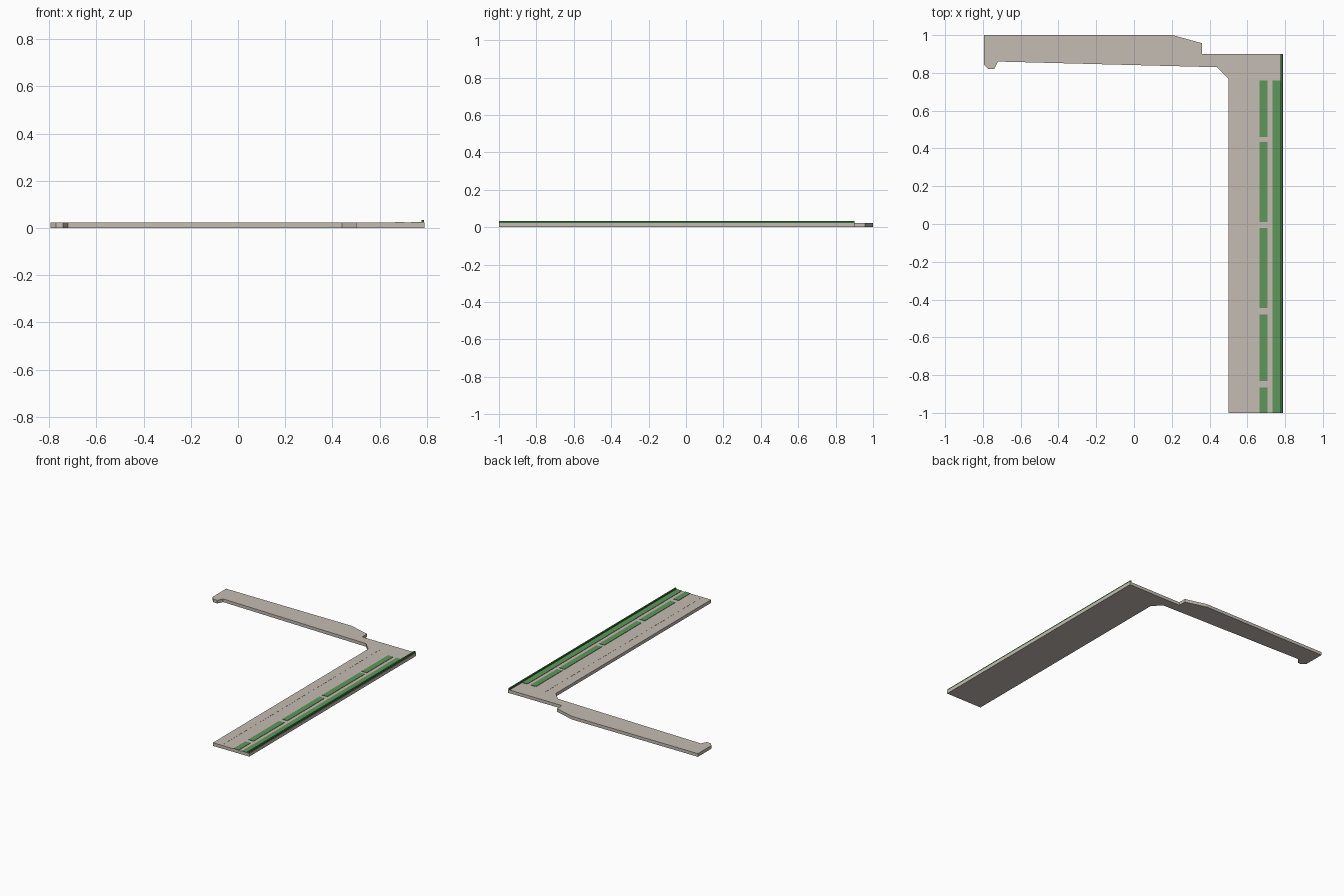
import bpy, bmesh

cube = bpy.data.objects.get("Cube")
if cube:
    bpy.data.objects.remove(cube, do_unlink=True)

TOP = 0.023


def make_material(name, rgb):
    mat = bpy.data.materials.new(name)
    mat.use_nodes = True
    mat.diffuse_color = (*rgb, 1)
    mat.node_tree.nodes["Principled BSDF"].inputs["Base Color"].default_value = (*rgb, 1)
    return mat


def extrude_outline(name, points, z0, z1, mat):
    """Solid prism from a closed plan outline."""
    bm = bmesh.new()
    face = bm.faces.new([bm.verts.new((x, y, z0)) for x, y in points])
    result = bmesh.ops.extrude_face_region(bm, geom=[face])
    verts = [g for g in result["geom"] if isinstance(g, bmesh.types.BMVert)]
    bmesh.ops.translate(bm, verts=verts, vec=(0, 0, z1 - z0))
    bmesh.ops.recalc_face_normals(bm, faces=bm.faces)
    mesh = bpy.data.meshes.new(name)
    bm.to_mesh(mesh)
    bm.free()
    mesh.materials.append(mat)
    obj = bpy.data.objects.new(name, mesh)
    bpy.context.collection.objects.link(obj)
    return obj


def strip(name, x0, x1, y0, y1, height, mat):
    """Rectangular strip resting on the slab."""
    outline = [(x0, y0), (x1, y0), (x1, y1), (x0, y1)]
    return extrude_outline(name, outline, TOP - 0.002, TOP + height, mat)


stone = make_material("warm_grey_paving", (0.55, 0.505, 0.445))
grass = make_material("grass_green", (0.115, 0.305, 0.105))
hedge = make_material("hedge_green", (0.035, 0.16, 0.04))

# L-shaped slab with the hooked side arm
slab = [(-0.795, 1.0), (-0.795, 0.845), (-0.77, 0.82), (-0.74, 0.82),
        (-0.72, 0.86), (0.44, 0.83), (0.5, 0.77), (0.5, -1.0),
        (0.79, -1.0), (0.79, 0.9), (0.36, 0.9), (0.36, 0.957), (0.205, 1.0)]
extrude_outline("paved_slab", slab, 0, TOP, stone)

# Row of separate grass beds, with the thin dashed kerb alongside
beds = [(-1.0, -0.865), (-0.83, -0.48), (-0.445, -0.02), (0.01, 0.435), (0.46, 0.76)]
for i, (y0, y1) in enumerate(beds, 1):
    strip(f"grass_bed_{i}", 0.665, 0.706, y0, y1, 0.003, grass)
for i in range(30):
    y = -0.985 + i * 0.06
    strip(f"lane_dash_{i + 1}", 0.568, 0.571, y, y + 0.04, 0.001, stone)

# Continuous verge and the boundary hedge on the outer edge
strip("grass_verge", 0.733, 0.776, -1.0, 0.76, 0.003, grass)
strip("boundary_hedge", 0.776, 0.787, -1.0, 0.9, 0.011, hedge)
